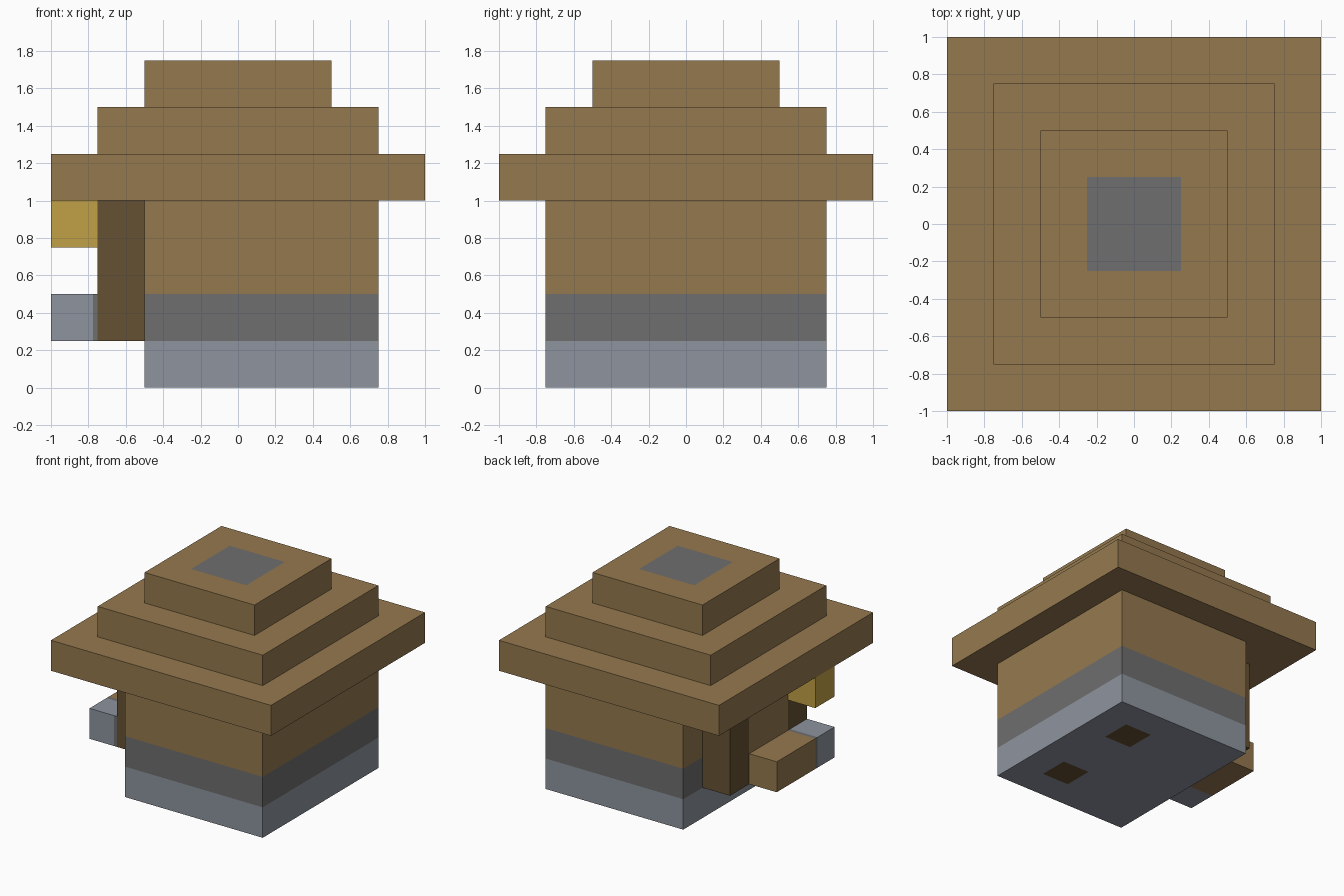
import bpy, bmesh
from mathutils import Vector

cube = bpy.data.objects.get("Cube")
if cube:
    bpy.data.objects.remove(cube, do_unlink=True)


def material(name, rgb):
    """Flat material from 0-255 display colour."""
    lin = [((c / 255 + 0.055) / 1.055) ** 2.4 for c in rgb] + [1.0]
    m = bpy.data.materials.new(name)
    m.use_nodes = True
    m.diffuse_color = lin
    bsdf = m.node_tree.nodes["Principled BSDF"]
    bsdf.inputs["Base Color"].default_value = lin
    bsdf.inputs["Roughness"].default_value = 0.9
    return m


wood = material("wood", (149, 121, 79))
dark_wood = material("dark wood", (102, 81, 51))
stone = material("stone", (110, 110, 110))
pale_stone = material("pale stone", (142, 148, 159))
gold = material("gold", (193, 160, 70))


def box(name, x, y, z, mat, accent=None, cuts=(), rule=None):
    """Box between ranges; cuts are (axis, position), rule picks accent faces."""
    bm = bmesh.new()
    bmesh.ops.create_cube(bm, size=1)
    ranges = (x, y, z)
    for v in bm.verts:
        v.co = Vector([r[1] if c > 0 else r[0] for r, c in zip(ranges, v.co)])
    for axis, pos in cuts:
        point, normal = Vector(), Vector()
        point[axis], normal[axis] = pos, 1
        bmesh.ops.bisect_plane(bm, geom=bm.verts[:] + bm.edges[:] + bm.faces[:],
                               plane_co=point, plane_no=normal)
    bm.normal_update()
    if rule:
        for f in bm.faces:
            f.material_index = int(rule(f.calc_center_median(), f.normal))
    mesh = bpy.data.meshes.new(name)
    bm.to_mesh(mesh)
    bm.free()
    mesh.materials.append(mat)
    if accent:
        mesh.materials.append(accent)
    ob = bpy.data.objects.new(name, mesh)
    bpy.context.collection.objects.link(ob)
    return ob


# Walls: foundation with two dark squares underneath, stone course, wooden wall
wall_x, wall_y = (-0.5, 0.75), (-0.75, 0.75)
box("foundation", wall_x, wall_y, (0, 0.25), pale_stone, dark_wood,
    [(0, 0.25), (0, 0.5)] + [(1, s * p) for s in (-1, 1) for p in (0.25, 0.5)],
    lambda c, n: n.z < -0.5 and 0.25 < c.x < 0.5 and 0.25 < abs(c.y) < 0.5)
box("stone_course", wall_x, wall_y, (0.25, 0.5), stone)
box("wooden_wall", wall_x, wall_y, (0.5, 1), wood)

# Stepped roof, with a stone square in the top
for name, half, low in (("roof_eaves", 1, 1), ("roof_middle", 0.75, 1.25)):
    box(name, (-half, half), (-half, half), (low, low + 0.25), wood)
box("roof_cap", (-0.5, 0.5), (-0.5, 0.5), (1.5, 1.75), wood, stone,
    [(a, p) for a in (0, 1) for p in (-0.25, 0.25)],
    lambda c, n: n.z > 0.5 and max(abs(c.x), abs(c.y)) < 0.25)

# Doorway: two posts and the door between them
porch_x, step_x = (-0.75, -0.5), (-1, -0.75)
box("front_door_post", porch_x, (-0.5, -0.25), (0.25, 1), dark_wood)
box("back_door_post", porch_x, (0.25, 0.5), (0.25, 1), dark_wood)
box("door", porch_x, (-0.25, 0.25), (0.25, 1), wood)

# Door step, stone block with a darker inner edge, and lantern
box("door_step", step_x, (-0.25, 0.25), (0.25, 0.5), wood)
box("step_block", step_x, (-0.5, -0.25), (0.25, 0.5), pale_stone, stone,
    [(0, -0.775), (1, -0.28)],
    lambda c, n: (n.y < -0.5 and c.x > -0.775) or (n.x < -0.5 and c.y > -0.28)
    or (n.z > 0.5 and c.y > -0.28))
box("lantern", step_x, (-0.5, -0.25), (0.75, 1), gold)
